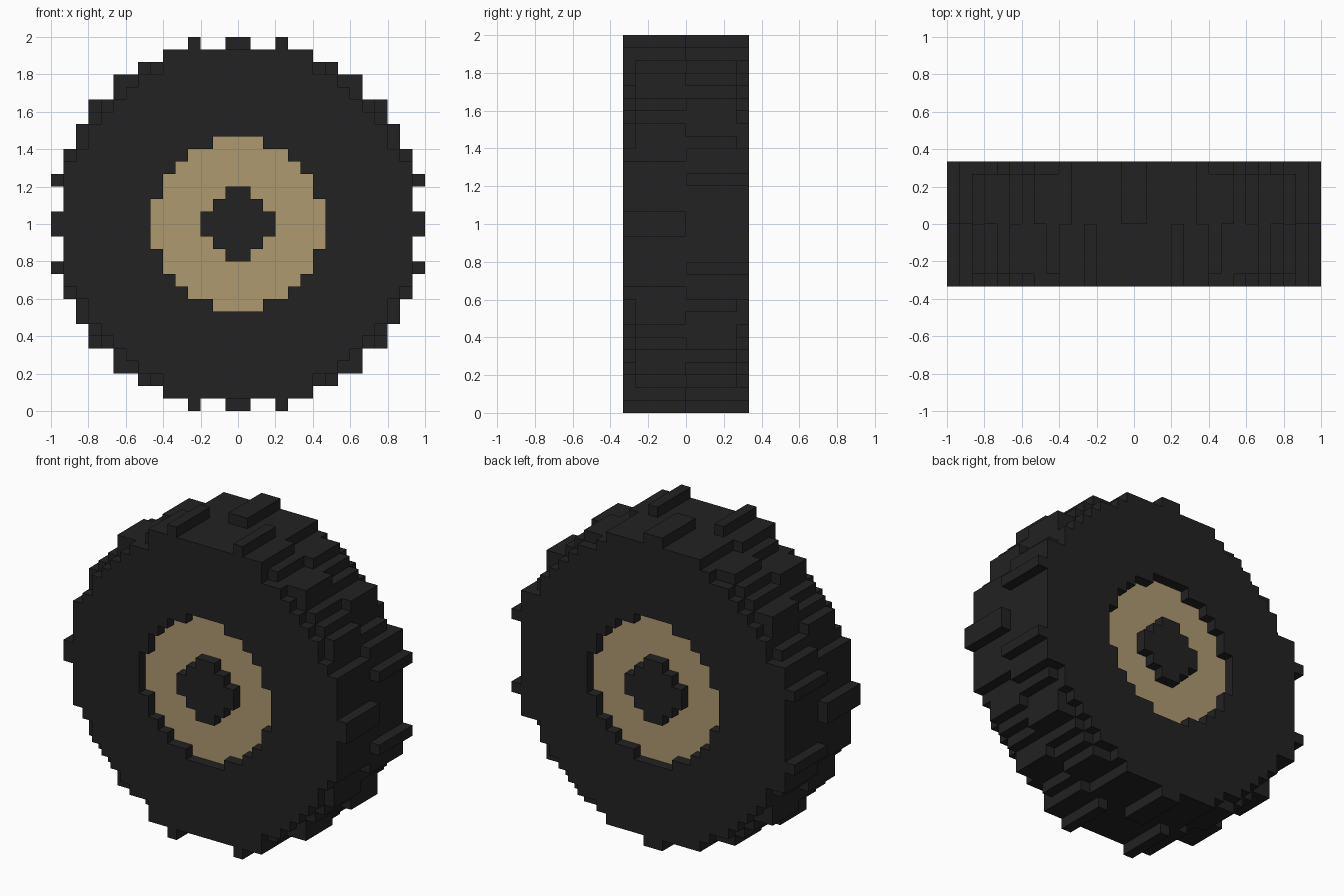
import bpy, bmesh
from math import hypot
from mathutils import Vector

if "Cube" in bpy.data.objects:
    bpy.data.objects.remove(bpy.data.objects["Cube"], do_unlink=True)

U = 2 / 30          # block size
HALF, DEPTH = 15, 10


def material(name, rgb):
    m = bpy.data.materials.new(name)
    m.use_nodes = True
    m.diffuse_color = (*rgb, 1)
    bsdf = next(n for n in m.node_tree.nodes if n.type == 'BSDF_PRINCIPLED')
    bsdf.inputs["Base Color"].default_value = (*rgb, 1)
    return m


rubber = material("black rubber", (0.016, 0.016, 0.016))
tan = material("tan rim", (0.423, 0.319, 0.162))


def block_object(name, inside, mat):
    """Build the outer skin of all blocks for which inside(x, y layer, z) holds."""
    cells = {(i, j, k) for i in range(-HALF, HALF) for j in range(DEPTH)
             for k in range(-HALF, HALF) if inside(abs(i + .5), j, abs(k + .5))}
    bm = bmesh.new()
    verts = {}

    def vert(p):
        key = tuple(round(c) for c in p)
        if key not in verts:
            x, y, z = key
            verts[key] = bm.verts.new((x * U, (y - DEPTH / 2) * U, (z + HALF) * U))
        return verts[key]

    for c in cells:
        for axis in range(3):
            for side in (0, 1):
                near = list(c)
                near[axis] += 2 * side - 1
                if tuple(near) in cells:
                    continue
                a, b = Vector((0, 0, 0)), Vector((0, 0, 0))
                a[(axis + 1) % 3] = b[(axis + 2) % 3] = 1
                o = Vector(c)
                o[axis] += side
                loop = [o, o + a, o + a + b, o + b]
                bm.faces.new([vert(p) for p in (loop if side else loop[::-1])])
    # merge coplanar squares into large flat faces
    bmesh.ops.dissolve_limit(bm, angle_limit=0.01, verts=bm.verts[:], edges=bm.edges[:])
    bmesh.ops.triangulate(bm, faces=[f for f in bm.faces if len(f.verts) > 4])
    me = bpy.data.meshes.new(name)
    bm.to_mesh(me)
    bm.free()
    me.materials.append(mat)
    ob = bpy.data.objects.new(name, me)
    bpy.context.collection.objects.link(ob)


RIM, HUB = 6.8, 2.6


# tyre body, with slightly bevelled outer layers
def tyre(x, j, z):
    r, big = hypot(x, z), max(x, z)
    if r < RIM or big > 14:
        return False
    if j in (0, DEPTH - 1):
        return r < 14.05 or (big > 13 and r < 14.3)
    return r < 14.35


# lugs alternate between the front and back halves round the tyre
FRONT_LUGS = {(14.5, .5), (12.5, 7.5), (9.5, 11.5), (5.5, 13.5), (3.5, 14.5)}


def lug(x, j, z):
    if j in (0, DEPTH - 1) and min(x, z) > 6:
        return False
    return ((x, z) if j < DEPTH / 2 else (z, x)) in FRONT_LUGS


block_object("tyre", tyre, rubber)
block_object("tread_lugs", lug, rubber)
block_object("rim", lambda x, j, z: HUB < hypot(x, z) < RIM and 0 < j < DEPTH - 1, tan)
block_object("hub", lambda x, j, z: hypot(x, z) < HUB, rubber)
